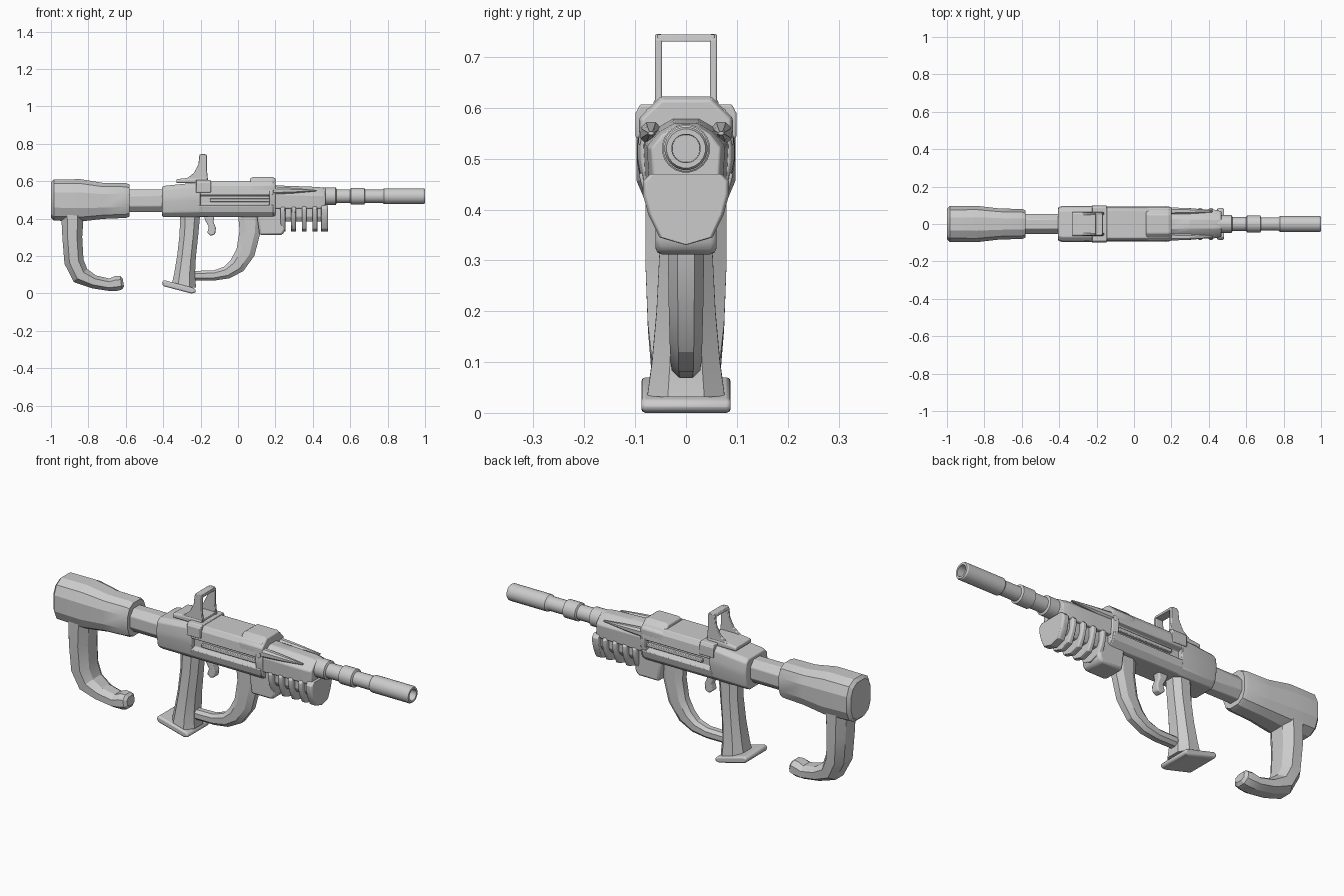
import bpy, bmesh, math
from mathutils import Vector

old = bpy.data.objects.get("Cube")
if old:
    bpy.data.objects.remove(old)

grey = bpy.data.materials.new("plain grey")
grey.use_nodes = True
grey.diffuse_color = (0.6, 0.6, 0.6, 1)
grey.node_tree.nodes["Principled BSDF"].inputs["Base Color"].default_value = (0.6, 0.6, 0.6, 1)


def finish(name, bm, bevel=0.0, angle=22):
    bmesh.ops.recalc_face_normals(bm, faces=bm.faces)
    mesh = bpy.data.meshes.new(name)
    bm.to_mesh(mesh)
    bm.free()
    mesh.materials.append(grey)
    ob = bpy.data.objects.new(name, mesh)
    bpy.context.collection.objects.link(ob)
    if bevel:
        mod = ob.modifiers.new("soft edges", "BEVEL")
        mod.width, mod.segments, mod.limit_method = bevel, 2, 'ANGLE'
    bpy.ops.object.select_all(action='DESELECT')
    ob.select_set(True)
    bpy.context.view_layer.objects.active = ob
    bpy.ops.object.shade_smooth_by_angle(angle=math.radians(angle))
    return ob


def skin(bm, rings):
    """Join closed rings of points and cap both ends."""
    loops = [[bm.verts.new(p) for p in ring] for ring in rings]
    n = len(loops[0])
    for a, b in zip(loops, loops[1:]):
        for i in range(n):
            j = (i + 1) % n
            bm.faces.new((a[i], a[j], b[j], b[i]))
    bm.faces.new(loops[0][::-1])
    bm.faces.new(loops[-1])


def section(sides, power):
    """Unit rounded-square outline; power 1 is a circle."""
    pts = []
    for i in range(sides):
        a = 2 * math.pi * (i + 0.5) / sides
        c, s = math.cos(a), math.sin(a)
        pts.append((math.copysign(abs(c) ** power, c), math.copysign(abs(s) ** power, s)))
    top = max(p[0] for p in pts)
    return [(u / top, v / top) for u, v in pts]


def loft(name, stations, outline, axis=None, bevel=0.0, y=0.0):
    """Stations are x, z, half thickness, half width, along a path in the side plane."""
    rings = []
    for i, (x, z, t, w) in enumerate(stations):
        a, b = stations[max(i - 1, 0)], stations[min(i + 1, len(stations) - 1)]
        d = Vector(axis or (b[0] - a[0], b[1] - a[1])).normalized()
        rings.append([(x - d.y * t * u, y + w * v, z + d.x * t * u) for u, v in outline])
    bm = bmesh.new()
    skin(bm, rings)
    return finish(name, bm, bevel)


def prism(name, half, stations, bevel=0.004):
    """Half outline (y, z), mirrored; stations are x, width scale, height scale."""
    ring = half + [(-y, z) for y, z in reversed(half) if y > 0]
    base = half[0][1]
    bm = bmesh.new()
    skin(bm, [[(x, y * sy, base + (z - base) * sz) for y, z in ring] for x, sy, sz in stations])
    return finish(name, bm, bevel)


def plate(name, pts, y0, y1, bevel=0.004):
    """Side outline (x, z) given depth in y."""
    bm = bmesh.new()
    skin(bm, [[(x, y, z) for x, z in pts] for y in (y0, y1)])
    return finish(name, bm, bevel)


octagon, soft, circle = section(8, 0.85), section(12, 0.75), section(20, 1)
ALONG = (1, 0)

# Rear stock, connecting tube and hooked shoulder brace
loft("stock", [(-1, .5, .095, .08), (-.985, .5, .11, .095), (-.84, .498, .113, .097),
               (-.72, .495, .096, .083), (-.6, .497, .093, .08), (-.58, .497, .086, .073)], soft, ALONG)
loft("stock_tube", [(-.6, .495, .06, .053), (-.39, .495, .06, .053)], octagon, ALONG, .004)
loft("stock_hook", [(-.885, .42, .06, .08), (-.886, .3, .053, .08), (-.877, .17, .052, .075),
                    (-.842, .096, .05, .068), (-.77, .062, .036, .058), (-.69, .047, .033, .052),
                    (-.65, .054, .04, .05), (-.625, .057, .036, .045), (-.613, .059, .022, .03)], octagon)

# Receiver: solid rear block, grooved middle and solid front cheek
solid = [(.06, .41), (.084, .435), (.096, .5), (.096, .53), (.09, .575), (.07, .595)]
grooved = [(.06, .41), (.084, .435), (.093, .47), (.07, .478), (.07, .52),
           (.094, .528), (.09, .575), (.075, .6)]
prism("receiver_rear", solid, [(-.405, .93, .87), (-.385, 1, .9), (-.2, 1, 1)])
prism("receiver_middle", grooved, [(-.21, 1, 1), (.19, 1, 1)])
prism("receiver_front", solid, [(.165, 1, 1), (.2, .92, .93)])
prism("side_rail", [(.084, .49), (.084, .508)], [(-.15, 1, 1), (.18, 1, 1)], .003)
prism("top_block", [(.092, .55), (.092, .58), (.05, .622)],
      [(.065, .97, .9), (.08, 1, 1), (.185, 1, 1), (.2, .95, .9)])

# Rear sight: strap, foot, two side walls and the top bar
prism("sight_strap", [(.099, .54), (.099, .59), (.09, .607)], [(-.225, 1, 1), (-.145, 1, 1)])
prism("sight_foot", [(.064, .59), (.064, .612), (.058, .62)], [(-.33, 1, .7), (-.25, 1, 1), (-.165, 1, 1)])
wall = [(-.33, .6), (-.16, .6), (-.166, .66), (-.166, .735), (-.175, .745), (-.198, .745),
        (-.207, .735), (-.212, .69), (-.235, .645), (-.27, .618)]
for side, s in (("left", 1), ("right", -1)):
    plate("sight_wall_" + side, wall, s * .047, s * .061, .003)
plate("sight_top_bar", [(-.209, .73), (-.166, .73), (-.168, .744), (-.205, .744)], -.056, .056, .002)

# Front handguard with tapering side ridges
prism("handguard", [(.076, .455), (.08, .53), (.055, .56), (.025, .578)],
      [(.19, 1.05, 1), (.3, 1, .97), (.43, .96, .93), (.468, .85, .88)])
for side, s in (("left", 1), ("right", -1)):
    loft("handguard_ridge_" + side, [(.19, .55, .022, .02), (.3, .55, .014, .015), (.42, .55, .003, .006)],
         octagon, ALONG, y=s * .069)

# Cooling ribs under the handguard
prism("rib_core", [(.045, .385), (.06, .41), (.06, .47)], [(.22, 1, 1), (.46, 1, 1)])
rib = [(0, .33), (.052, .345), (.074, .39), (.085, .43), (.085, .455), (.07, .47)]
for i in range(4):
    x = .24 + .057 * i
    bm_half = [(y, z) for y, z in rib]
    prism("cooling_rib_%d" % (i + 1), bm_half,
          [(x - .013, .9, 1), (x - .008, 1, 1), (x + .008, 1, 1), (x + .013, .9, 1)], .002)
prism("rib_end_plate", rib, [(.445, .95, 1), (.453, 1, 1), (.474, 1, 1), (.482, .93, 1)], .002)

# Block joining the guard to the handguard
plate("guard_block", [(.1, .43), (.115, .312), (.235, .312), (.252, .335), (.252, .4), (.24, .46), (.11, .46)],
      -.06, .06, .012)

# Grip, base plate, trigger and hand guard
loft("grip", [(-.256, .43, .054, .05), (-.262, .32, .05, .052), (-.275, .2, .05, .058),
              (-.286, .1, .056, .067), (-.29, .035, .066, .076)], octagon)
plate("grip_base", [(-.405, .066), (-.39, .07), (-.24, .03), (-.226, .022), (-.226, .004),
                    (-.25, 0), (-.395, .038), (-.405, .047)], -.088, .088, .008)
plate("trigger", [(-.185, .42), (-.125, .42), (-.132, .385), (-.118, .35), (-.122, .318), (-.145, .308),
                  (-.165, .325), (-.155, .355), (-.172, .385)], -.02, .02, .006)
loft("hand_guard", [(.065, .44, .066, .036), (.064, .33, .056, .036), (.04, .22, .051, .034),
                    (-.005, .15, .045, .032), (-.06, .112, .034, .03), (-.13, .096, .027, .028),
                    (-.27, .095, .025, .028)], octagon)

# Stepped barrel with a hollow muzzle
steps = [(.45, .52, .047), (.52, .525, .037), (.595, .605, .045), (.67, .68, .035), (.765, .775, .037)]
barrel = []
for start, end, r in ((.44, .522, .047), (.527, .6, .037), (.605, .675, .045), (.68, .77, .035)):
    barrel += [(start, .52, r, r), (end, .52, r, r)]
for x, r in ((.775, .038), (.78, .042), (.992, .042), (1, .038), (1, .028), (.92, .027)):
    barrel.append((x, .52, r, r))
loft("barrel", barrel, circle, ALONG)
